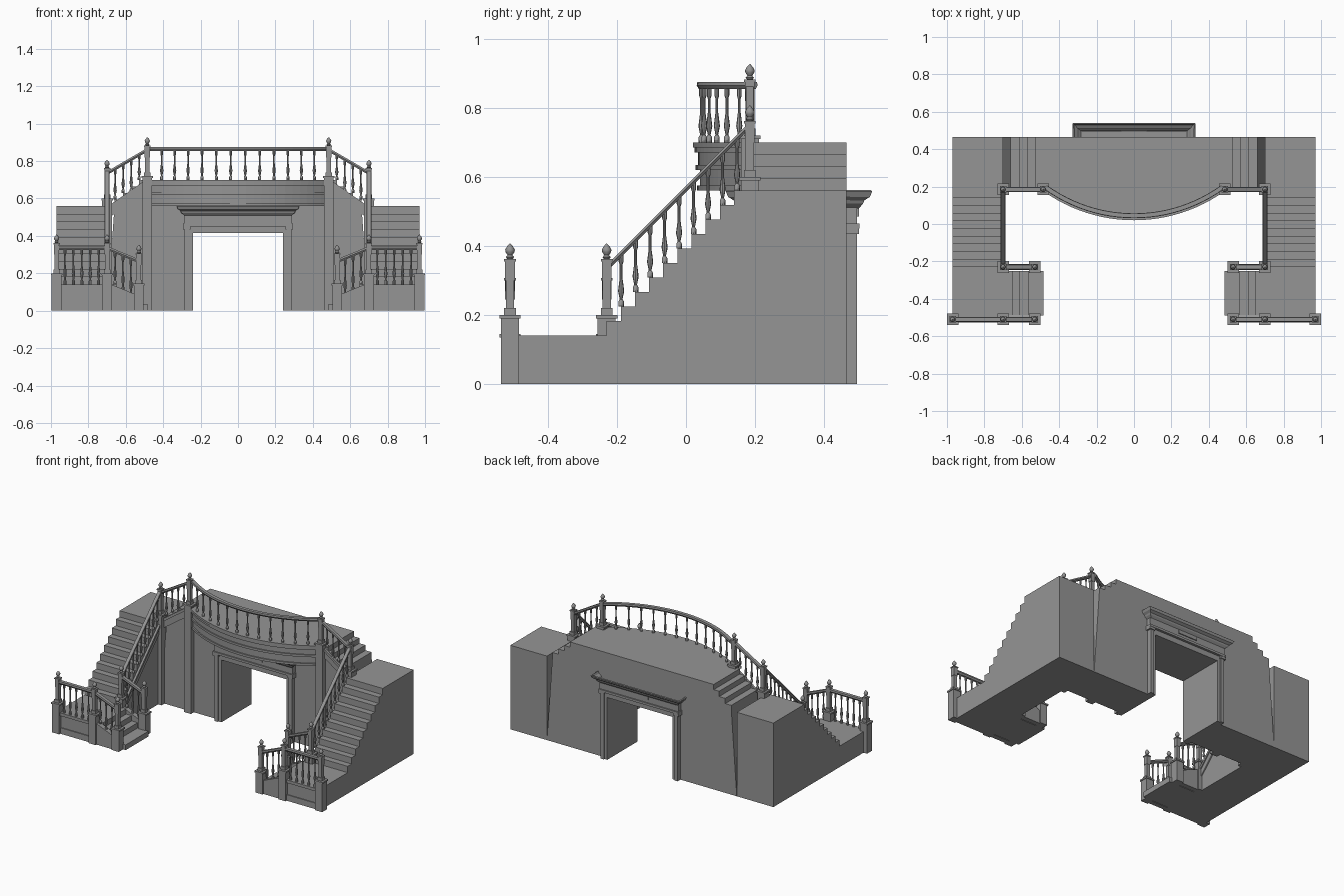
import bpy, bmesh, math
from mathutils import Vector

old = bpy.data.objects.get("Cube")
if old:
    bpy.data.objects.remove(old, do_unlink=True)

stone = bpy.data.materials.new("grey_stone")
stone.use_nodes = True
GREY = (0.3, 0.3, 0.3, 1)
stone.diffuse_color = GREY
stone.node_tree.nodes["Principled BSDF"].inputs["Base Color"].default_value = GREY


# Helpers
def finish(bm, name, mirror=True, smooth=False):
    bmesh.ops.recalc_face_normals(bm, faces=bm.faces)
    mesh = bpy.data.meshes.new(name)
    bm.to_mesh(mesh)
    bm.free()
    mesh.materials.append(stone)
    ob = bpy.data.objects.new(name, mesh)
    bpy.context.collection.objects.link(ob)
    if mirror:
        ob.modifiers.new("Mirror", 'MIRROR').use_mirror_merge = False
    if smooth:
        bpy.ops.object.select_all(action='DESELECT')
        ob.select_set(True)
        bpy.context.view_layer.objects.active = ob
        bpy.ops.object.shade_smooth_by_angle(angle=math.radians(40))
    return ob


def skin(bm, rings, closed=True, caps=True):
    loops = [[bm.verts.new(p) for p in ring] for ring in rings]
    n = len(loops[0])
    for a, b in zip(loops, loops[1:]):
        for i in range(n if closed else n - 1):
            j = (i + 1) % n
            bm.faces.new((a[i], a[j], b[j], b[i]))
    if caps:
        bm.faces.new(loops[0])
        bm.faces.new(loops[-1])


def prism(bm, pts, axis, lo, hi):
    place = {'x': lambda p, d: (d, p[0], p[1]),
             'y': lambda p, d: (p[0], d, p[1]),
             'z': lambda p, d: (p[0], p[1], d)}[axis]
    skin(bm, [[place(p, d) for p in pts] for d in (lo, hi)])


def box(bm, x0, x1, y0, y1, z0, z1):
    prism(bm, [(x0, y0), (x1, y0), (x1, y1), (x0, y1)], 'z', z0, z1)


def square(bm, x, y, half, z0, z1):
    box(bm, x - half, x + half, y - half, y + half, z0, z1)


def lathe(bm, x, y, z, height, profile, sides=8):
    skin(bm, [[(x + r * math.cos(math.tau * k / sides),
                y + r * math.sin(math.tau * k / sides), z + t * height)
               for k in range(sides)] for r, t in profile])


def sweep(bm, path, section):
    rings = []
    for i, p in enumerate(path):
        d = path[min(i + 1, len(path) - 1)] - path[max(i - 1, 0)]
        side = Vector((-d.y, d.x, 0)).normalized()
        rings.append([p + side * u + Vector((0, 0, v)) for u, v in section])
    skin(bm, rings)


# Shared sizes
LAND, MID, TOP = 0.14, 0.56, 0.70
INNER, OUTER, BACK, WALL = 0.70, 0.97, 0.465, 0.19
FRONT, TURN = -0.51, -0.23
RUN, RISE = 0.041, 0.042
HANDRAIL = [(-.007, -.02), (.007, -.02), (.013, -.01), (.011, 0), (-.011, 0), (-.013, -.01)]
SPINDLE = [(.008, 0), (.008, .1), (.004, .14), (.009, .3), (.007, .4),
           (.004, .55), (.004, .8), (.007, .86), (.007, 1)]
FINIAL = [(.008, 0), (.012, .12), (.007, .25), (.013, .45), (.014, .6), (.009, .8), (.001, 1)]

# Side flights with their landings
pts = [(FRONT + .01, 0), (FRONT + .01, LAND), (TURN, LAND)]
for i in range(10):
    y = TURN + RUN * i
    pts += [(y, LAND + RISE * i), (y, LAND + RISE * (i + 1))]
pts.pop(2)
bm = bmesh.new()
prism(bm, pts + [(BACK, MID), (BACK, 0)], 'x', INNER, OUTER)
finish(bm, "side_flight")

# Entry steps turning inward
pts = [(INNER, 0), (INNER, LAND)]
for i, x in enumerate((.65, .61, .565, .485)):
    pts += [(x, LAND - .035 * i), (x, LAND - .035 * (i + 1))]
bm = bmesh.new()
prism(bm, pts, 'y', -.49, -.25)
finish(bm, "entry_steps")

# Central block with passage and upper steps
half = [(.24, .415), (.24, 0), (INNER, 0)]
edges = (INNER, .66, .615, .57, .53)
half += [(INNER, MID)]
for i, x in enumerate(edges[1:]):
    half += [(x, MID + .035 * i), (x, MID + .035 * (i + 1))]
half.pop(3)
bm = bmesh.new()
prism(bm, half + [(-x, z) for x, z in reversed(half)], 'y', WALL, BACK)
finish(bm, "central_block", mirror=False)

# Bowed balcony with layered moulding
CHORD, SAG = 0.48, 0.155
R = (CHORD ** 2 + SAG ** 2) / (2 * SAG)
CY = .032 + R


def arc(off, n=24):
    a = math.asin(CHORD / R)
    return [((R + off) * math.sin(a * (2 * i / n - 1)),
             CY - (R + off) * math.cos(a * (2 * i / n - 1))) for i in range(n + 1)]


bm = bmesh.new()
for z0, z1, off in ((MID, .575, 0), (.575, .62, -.008), (.62, .635, .004),
                    (.635, .67, -.003), (.67, .685, .007), (.685, TOP, .012)):
    prism(bm, arc(off) + [(CHORD, WALL + .01), (-CHORD, WALL + .01)], 'z', z0, z1)
finish(bm, "bowed_balcony", mirror=False)

# Balcony railing
bm = bmesh.new()
sweep(bm, [Vector((x, y, .875)) for x, y in arc(-.012)], HANDRAIL)
finish(bm, "balcony_handrail", mirror=False)
bm = bmesh.new()
for x, y in arc(-.012, 13)[1:-1]:
    lathe(bm, x, y, TOP, .158, SPINDLE)
finish(bm, "balcony_balusters", mirror=False, smooth=True)

# Newel posts on pedestals
posts = [(OUTER, FRONT, .2), (INNER, FRONT, .2), (.53, FRONT, .145), (INNER, TURN, .2),
         (.53, TURN, .145), (INNER, WALL - .005, .6), (.485, WALL - .005, .72)]
bm, tops = bmesh.new(), bmesh.new()
for x, y, h in posts:
    square(bm, x, y, .026, 0, h - .008)
    square(bm, x, y, .031, h - .01, h)
    square(bm, x, y, .017, h, h + .02)
    square(bm, x, y, .012, h + .02, h + .1)
    square(bm, x, y, .014, h + .1, h + .155)
    square(bm, x, y, .017, h + .155, h + .162)
    lathe(tops, x, y, h + .162, .045, FINIAL)
finish(bm, "newel_posts")
finish(tops, "newel_finials", smooth=True)


# Straight railings: start, end, baluster count, floor height at a point
def entry_floor(p):
    return LAND - .035 * sum(p.x < e for e in (.65, .61, .565))


def flight_floor(p):
    return min(MID, LAND + RISE * (int((p.y - TURN) / RUN) + 1))


def upper_floor(p):
    return MID + .035 * sum(p.x < e for e in edges[1:])


runs = [("landing", (OUTER, FRONT, .345), (INNER, FRONT, .345), 5, lambda p: LAND),
        ("entry_front", (INNER, FRONT, .345), (.53, FRONT, .275), 3, entry_floor),
        ("entry_back", (INNER, TURN, .345), (.53, TURN, .275), 3, entry_floor),
        ("flight", (INNER, TURN, .345), (INNER, WALL, .765), 9, flight_floor),
        ("upper", (INNER, WALL - .005, .745), (.485, WALL - .005, .87), 4, upper_floor)]
for name, a, b, count, floor in runs:
    a, b = Vector(a), Vector(b)
    bm = bmesh.new()
    sweep(bm, [a, b], HANDRAIL)
    finish(bm, name + "_handrail")
    bm = bmesh.new()
    for i in range(count):
        p = a.lerp(b, (i + 1) / (count + 1))
        z = floor(p)
        lathe(bm, p.x, p.y, z, p.z - .012 - z, SPINDLE)
    finish(bm, name + "_balusters", smooth=True)

# Landing parapet with plinth and cap
bm = bmesh.new()
for z0, z1, out in ((0, .04, .014), (.04, .12, .008), (.12, LAND, .016)):
    box(bm, INNER, OUTER, FRONT - out, FRONT + out, z0, z1)
finish(bm, "landing_parapet")

# Sloped curbs beside the entry steps
bm = bmesh.new()
for y in (FRONT, TURN):
    prism(bm, [(INNER, 0), (INNER, .15), (.53, .08), (.53, 0)], 'y', y - .016, y + .016)
finish(bm, "entry_curbs")

# Raking mouldings under the flights
bm = bmesh.new()
for drop, deep, out in ((.005, .025, .014), (.025, .07, .007)):
    y0, y1, z0, z1 = TURN, WALL, LAND, LAND + (WALL - TURN) * RISE / RUN
    prism(bm, [(y0, z0 - drop), (y1, z1 - drop), (y1, z1 - deep), (y0, z0 - deep)],
          'x', INNER - out, INNER + .002)
    prism(bm, [(INNER, MID - drop), (.5, TOP - drop), (.5, TOP - deep), (INNER, MID - deep)],
          'y', WALL - out, WALL + .002)
finish(bm, "raking_mouldings")

# Door surrounds on both faces
for name, face, s in (("front", WALL, -1), ("back", BACK, 1)):
    def slab(bm, x0, x1, depth, z0, z1):
        box(bm, x0, x1, face - s * .002, face + s * depth, z0, z1)

    bm = bmesh.new()
    slab(bm, .24, .265, .022, 0, .45)
    slab(bm, .26, .285, .03, 0, .44)
    slab(bm, .255, .295, .036, .435, .455)
    finish(bm, name + "_door_jambs")
    bm = bmesh.new()
    slab(bm, -.265, .265, .022, .415, .45)
    slab(bm, -.29, .29, .03, .45, .515)
    slab(bm, -.295, .295, .038, .45, .465)
    slab(bm, -.07, .07, .036, .485, .515)
    finish(bm, name + "_door_lintel", mirror=False)

    # Flaring cornice, open on top
    bm = bmesh.new()
    rings = []
    for w, d, z in ((.285, .034, .512), (.3, .046, .525), (.305, .05, .535),
                    (.318, .066, .545), (.325, .072, .56)):
        rings.append([(-w, face, z), (-w, face + s * d, z), (w, face + s * d, z), (w, face, z)])
    skin(bm, rings, closed=False, caps=False)
    ob = finish(bm, name + "_door_cornice", mirror=False)
    shell = ob.modifiers.new("Shell", 'SOLIDIFY')
    shell.thickness = .008
    shell.offset = 0
